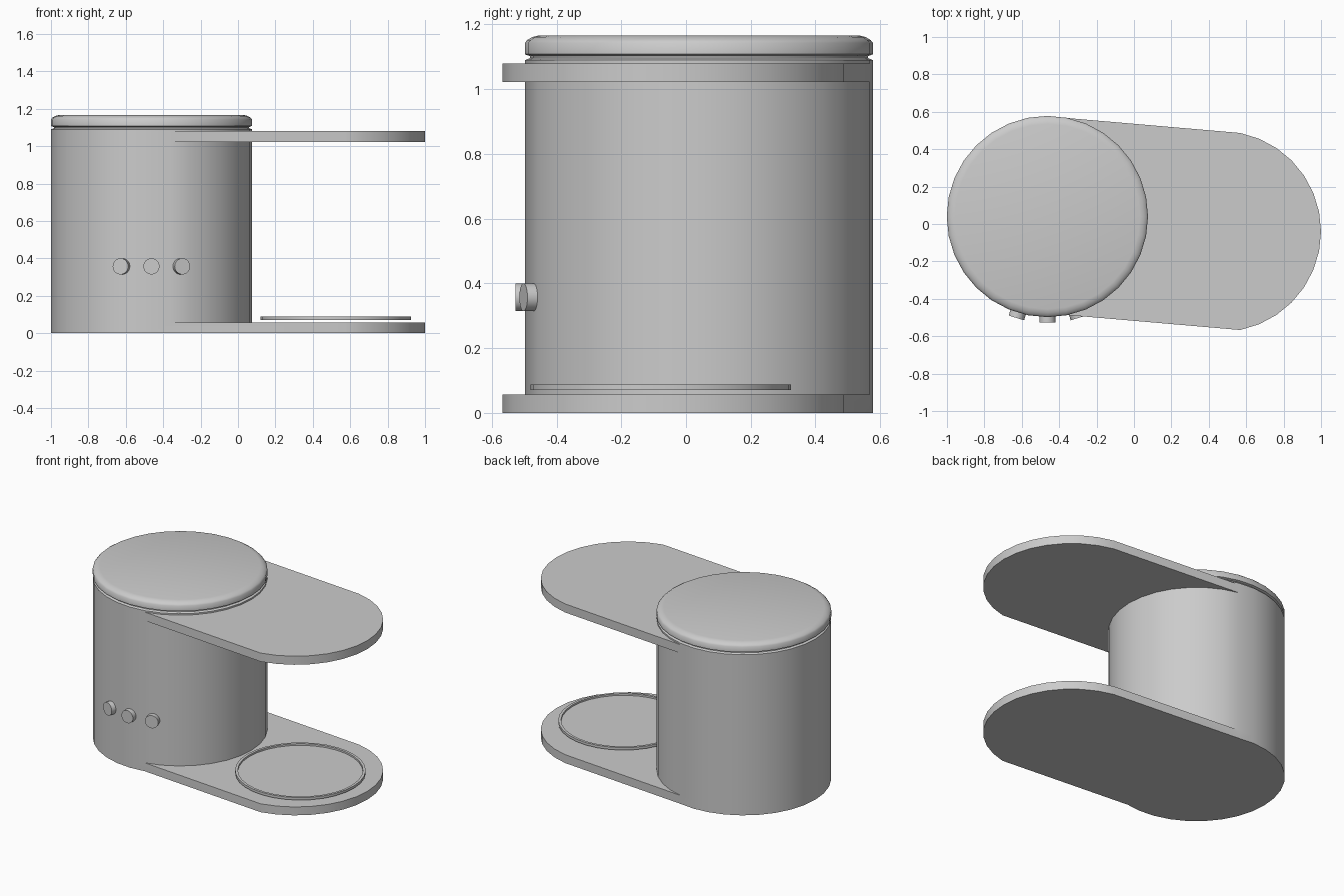
import bpy, bmesh
from math import sin, cos, pi, radians
from mathutils import Vector, Matrix

if "Cube" in bpy.data.objects:
    bpy.data.objects.remove(bpy.data.objects["Cube"])

N = 32                      # sides of the large circles
R = 0.537
BODY = Vector((-0.463, 0.04, 0))
PLATE_SHIFT = Vector((0.926, -0.08, 0))   # body centre to plate end centre


def finish(name, bm, angle=35):
    bmesh.ops.recalc_face_normals(bm, faces=bm.faces)
    mesh = bpy.data.meshes.new(name)
    bm.to_mesh(mesh)
    bm.free()
    ob = bpy.data.objects.new(name, mesh)
    bpy.context.collection.objects.link(ob)
    bpy.ops.object.select_all(action='DESELECT')
    ob.select_set(True)
    bpy.context.view_layer.objects.active = ob
    bpy.ops.object.shade_smooth_by_angle(angle=radians(angle))
    return ob


def ring(bm, centre, r, z, n=N):
    return [bm.verts.new((centre.x + r * cos(2 * pi * i / n),
                          centre.y + r * sin(2 * pi * i / n), z)) for i in range(n)]


def lathe(name, centre, profile, n=N, angle=35, matrix=None):
    """Closed turned shape from (radius, z) points, capped at both ends."""
    bm = bmesh.new()
    rings = [ring(bm, centre, r, z, n) for r, z in profile]
    for a, b in zip(rings, rings[1:]):
        for i in range(n):
            j = (i + 1) % n
            bm.faces.new((a[i], a[j], b[j], b[i]))
    bm.faces.new(rings[0][::-1])
    bm.faces.new(rings[-1])
    if matrix:
        bm.transform(matrix)
    return finish(name, bm, angle)


# Body: drum whose right-hand side is pulled out into two plates
bm = bmesh.new()
levels = [(R, 0), (R, 0.057), (R, 1.022), (R, 1.08), (R, 1.09), (0.522, 1.096), (0.522, 1.11)]
rings = [ring(bm, BODY, r, z) for r, z in levels]
arc = [i % N for i in range(-7, 8)]        # verts of the pulled-out side
pulled_faces = set(arc[:-1])
for k, (a, b) in enumerate(zip(rings, rings[1:])):
    plate = k in (0, 2)
    for i in range(N):
        if plate and i in pulled_faces:
            continue
        j = (i + 1) % N
        bm.faces.new((a[i], a[j], b[j], b[i]))
    if plate:
        pa = [bm.verts.new(a[i].co + PLATE_SHIFT) for i in arc]
        pb = [bm.verts.new(b[i].co + PLATE_SHIFT) for i in arc]
        ba, bb = [a[i] for i in arc], [b[i] for i in arc]
        for p, q in zip(range(14), range(1, 15)):
            bm.faces.new((pa[p], pa[q], pb[q], pb[p]))      # rounded end
            bm.faces.new((ba[p], ba[q], pa[q], pa[p]))      # underside
            bm.faces.new((bb[p], bb[q], pb[q], pb[p]))      # top
        for e in (0, 14):
            bm.faces.new((ba[e], pa[e], pb[e], bb[e]))      # straight sides
bm.faces.new(rings[0])
bm.faces.new(rings[-1])
# the upper plate uses levels 2 and 3
finish("body_with_plates", bm)

# Lid with a rounded top edge
lathe("lid", BODY, [(0.525, 1.103), (0.538, 1.108), (0.538, 1.143), (0.53, 1.152),
                    (0.515, 1.161), (0.495, 1.166)], angle=50)

# Shallow cup tray hovering just above the lower plate
lathe("cup_tray", Vector((0.523, -0.078, 0)),
      [(0.402, 0.071), (0.402, 0.088), (0.385, 0.088), (0.385, 0.076)])

# Three buttons set radially in the front
for label, deg in (("left", -17), ("middle", 0), ("right", 17)):
    m = (Matrix.Translation(BODY + Vector((0, 0, 0.357))) @ Matrix.Rotation(radians(deg), 4, 'Z')
         @ Matrix.Rotation(radians(90), 4, 'X'))
    lathe("button_" + label, Vector(), [(0.043, 0.50), (0.043, 0.567)], matrix=m)
